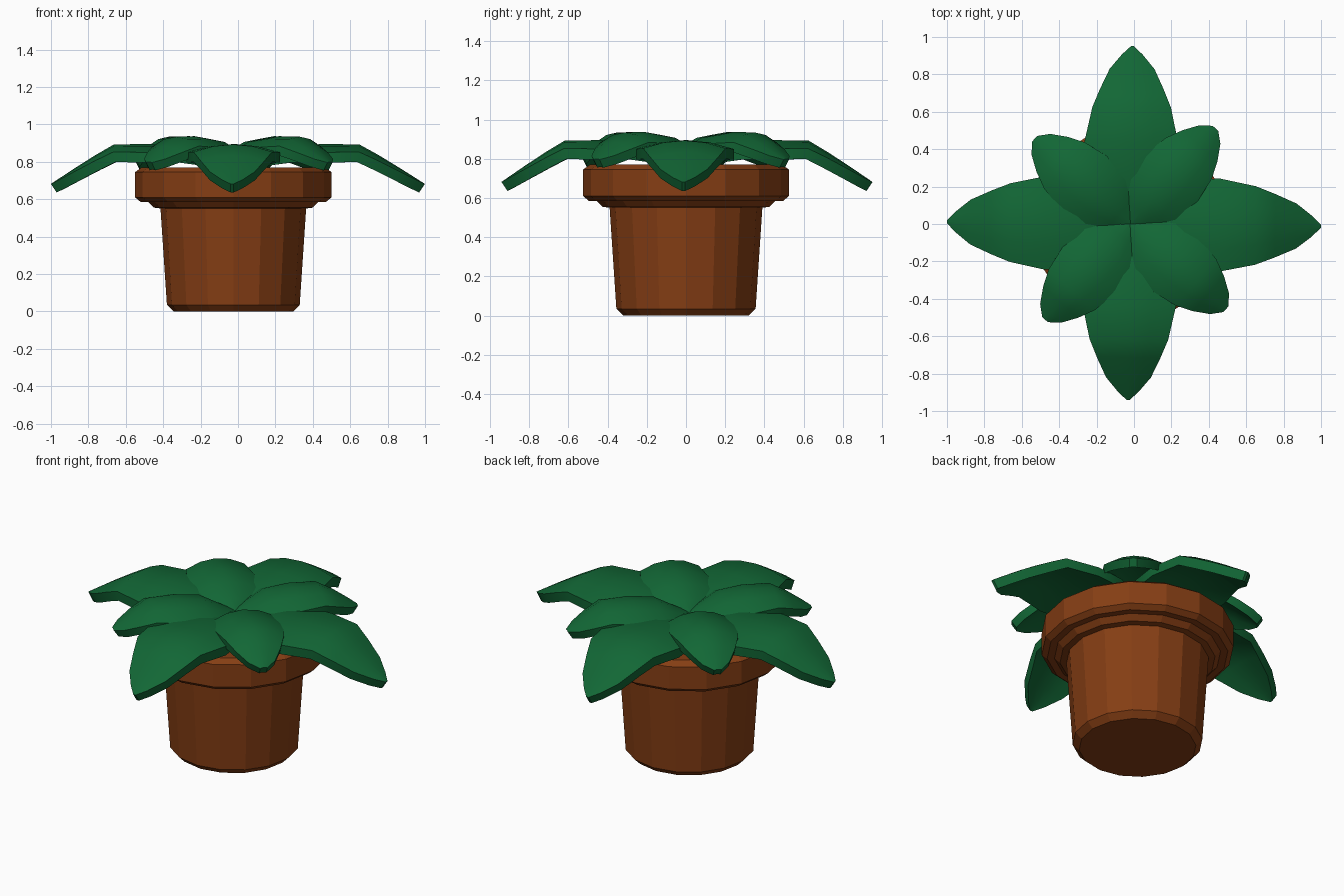
import bpy, bmesh, math
from mathutils import Matrix, Vector

if "Cube" in bpy.data.objects:
    bpy.data.objects.remove(bpy.data.objects["Cube"])

CX = -0.02  # shared axis of pot and plant


def material(name, rgb):
    m = bpy.data.materials.new(name)
    m.diffuse_color = (*rgb, 1)
    m.use_nodes = True
    m.node_tree.nodes["Principled BSDF"].inputs["Base Color"].default_value = m.diffuse_color
    return m


green = material("leaf green", (0.006, 0.135, 0.036))
terracotta = material("terracotta", (0.235, 0.048, 0.007))


def add_object(name, bm, mat):
    bmesh.ops.recalc_face_normals(bm, faces=bm.faces)
    me = bpy.data.meshes.new(name)
    bm.to_mesh(me)
    bm.free()
    me.materials.append(mat)
    ob = bpy.data.objects.new(name, me)
    bpy.context.collection.objects.link(ob)
    return ob


def lathe(name, profile, mat, sides=16):
    """Flat-sided solid of revolution from (radius, height) pairs, capped."""
    bm = bmesh.new()
    rings = []
    for r, z in profile:
        rings.append([bm.verts.new((CX - 0.005 + r * math.cos(2 * math.pi * i / sides),
                                    r * math.sin(2 * math.pi * i / sides), z))
                      for i in range(sides)])
    for a, b in zip(rings, rings[1:]):
        for i in range(sides):
            j = (i + 1) % sides
            bm.faces.new((a[i], a[j], b[j], b[i]))
    bm.faces.new(rings[0])
    bm.faces.new(rings[-1])
    return add_object(name, bm, mat)


def leaf(name, stations, angle, stretch, thick, mat):
    """Arched leaf from (distance, half width, ridge height, edge droop)."""
    bm = bmesh.new()
    across = (-1, -0.5, 0, 0.5, 1)
    rot = Matrix.Translation((CX, 0, 0)) @ Matrix.Rotation(math.radians(angle), 4, 'Z')
    rings = []
    for k, (d, w, z, droop) in enumerate(stations):
        # thickness follows the direction of the leaf's slope
        p, q = stations[max(k - 1, 0)], stations[min(k + 1, len(stations) - 1)]
        down = Vector((q[2] - p[2], 0, p[0] - q[0])).normalized() * thick
        top = [Vector((d * stretch, w * t, z - droop * t * t)) for t in across]
        low = [v + down for v in reversed(top)]
        rings.append([bm.verts.new(rot @ v) for v in top + low])
    n = len(rings[0])
    for a, b in zip(rings, rings[1:]):
        for i in range(n):
            j = (i + 1) % n
            bm.faces.new((a[i], a[j], b[j], b[i]))
    bm.faces.new(rings[0])
    bm.faces.new(rings[-1])
    ob = add_object(name, bm, mat)
    bpy.ops.object.select_all(action='DESELECT')
    bpy.context.view_layer.objects.active = ob
    ob.select_set(True)
    bpy.ops.object.shade_smooth_by_angle(angle=math.radians(40))


# Pot body with chamfered foot, and the heavier rim
lathe("pot_body", [(0.32, 0), (0.355, 0.035), (0.39, 0.56)], terracotta)
lathe("pot_rim", [(0.385, 0.55), (0.425, 0.555), (0.455, 0.585), (0.495, 0.585),
                  (0.525, 0.61), (0.525, 0.745), (0.49, 0.77)], terracotta)

# Four long lower leaves
lower = [(0.0, 0.07, 0.81, 0.01), (0.14, 0.16, 0.85, 0.02), (0.28, 0.23, 0.885, 0.035),
         (0.45, 0.25, 0.895, 0.045), (0.64, 0.21, 0.893, 0.04), (0.74, 0.17, 0.835, 0.03),
         (0.85, 0.12, 0.765, 0.018), (0.93, 0.055, 0.712, 0.008), (0.975, 0.008, 0.682, 0)]
for i, s in enumerate((1.045, 0.975, 1.005, 0.965)):
    leaf(f"lower_leaf_{i + 1}", lower, 90 * i - 0.7, s, 0.055, green)

# Four short upper leaves on the diagonals
upper = [(0.0, 0.025, 0.83, 0.0), (0.08, 0.11, 0.87, 0.03), (0.18, 0.18, 0.92, 0.055),
         (0.32, 0.19, 0.937, 0.06), (0.47, 0.165, 0.934, 0.05), (0.56, 0.125, 0.885, 0.035),
         (0.64, 0.075, 0.83, 0.015), (0.685, 0.02, 0.80, 0.004)]
for i in range(4):
    leaf(f"upper_leaf_{i + 1}", upper, 90 * i + 48.3, 1.0, 0.05, green)
